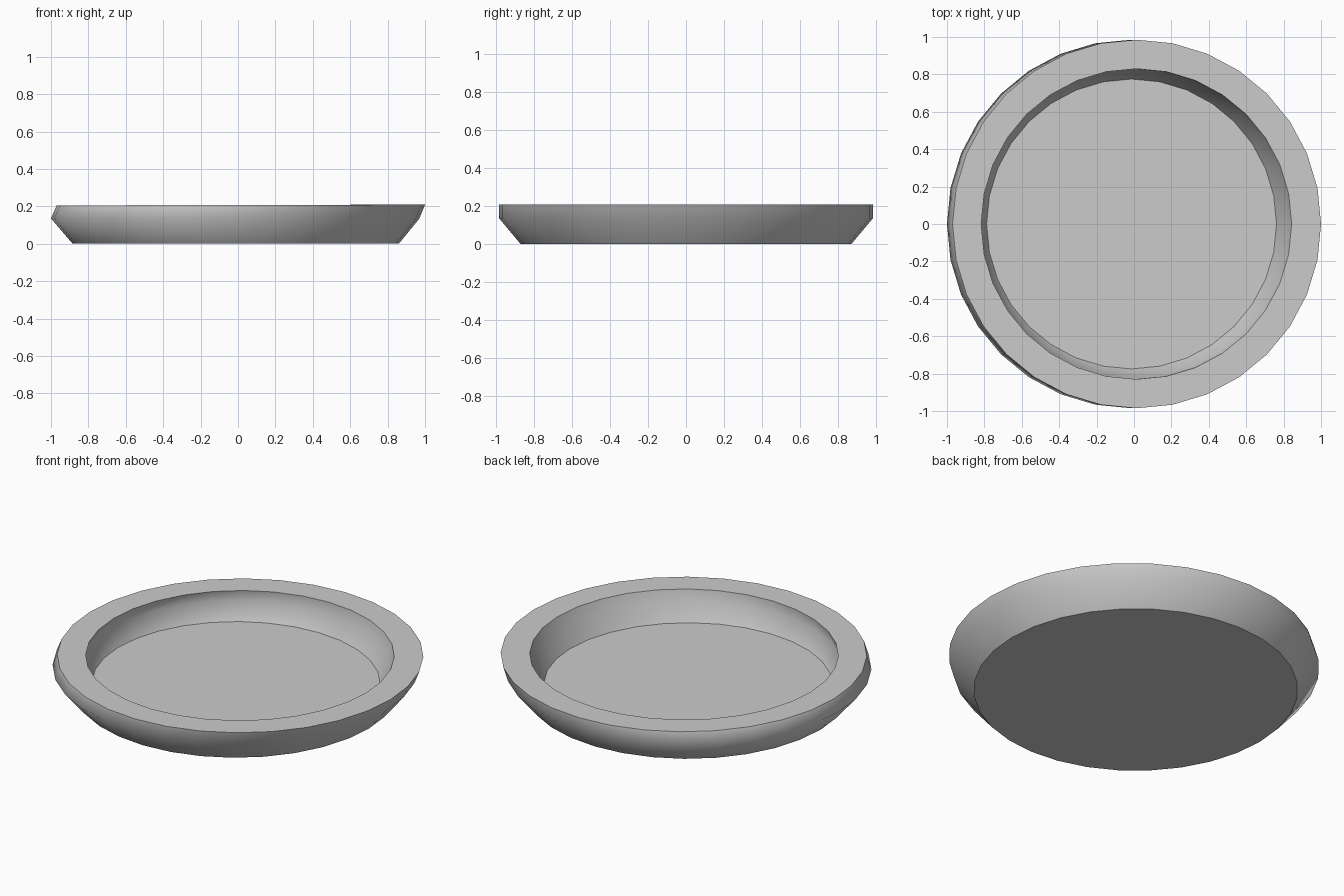
import bpy
import bmesh
from math import cos, sin, tau

if "Cube" in bpy.data.objects:
    bpy.data.objects.remove(bpy.data.objects["Cube"])

SIDES = 32

# Profile rings from the underside, over the rim, to the inner floor:
# (radius, height, x offset, tilt, sharp edge)
RINGS = [
    (0.872, 0.00, -0.012, 0.0, True),     # foot
    (0.985, 0.135, -0.015, 0.0, False),   # outer shoulder
    (0.985, 0.207, 0.015, 0.002, True),   # outer rim, slightly skewed
    (0.830, 0.207, 0.013, 0.002, True),   # inner rim
    (0.830, 0.14, -0.014, 0.0, False),    # inner shoulder
    (0.775, 0.04, -0.013, 0.0, True),     # inner floor
]


def add_ring(bm, radius, height, offset, tilt):
    angles = [tau * i / SIDES for i in range(SIDES)]
    return [bm.verts.new((offset + radius * cos(a), radius * sin(a),
                          height + tilt * cos(a))) for a in angles]


bm = bmesh.new()
rings = [add_ring(bm, *r[:4]) for r in RINGS]

# Walls and rim
for k, (a, b) in enumerate(zip(rings, rings[1:])):
    for i in range(SIDES):
        j = (i + 1) % SIDES
        face = bm.faces.new((a[i], a[j], b[j], b[i]))
        face.smooth = k != 2

# Underside and inner floor
bm.faces.new(rings[0][::-1])
bm.faces.new(rings[-1])

# Crisp creases at the foot, rim and floor
for ring, spec in zip(rings, RINGS):
    for i in range(SIDES):
        bm.edges.get((ring[i], ring[(i + 1) % SIDES])).smooth = not spec[4]

bmesh.ops.recalc_face_normals(bm, faces=bm.faces[:])
mesh = bpy.data.meshes.new("shallow_dish")
bm.to_mesh(mesh)
bm.free()
dish = bpy.data.objects.new("shallow_dish", mesh)
bpy.context.collection.objects.link(dish)
